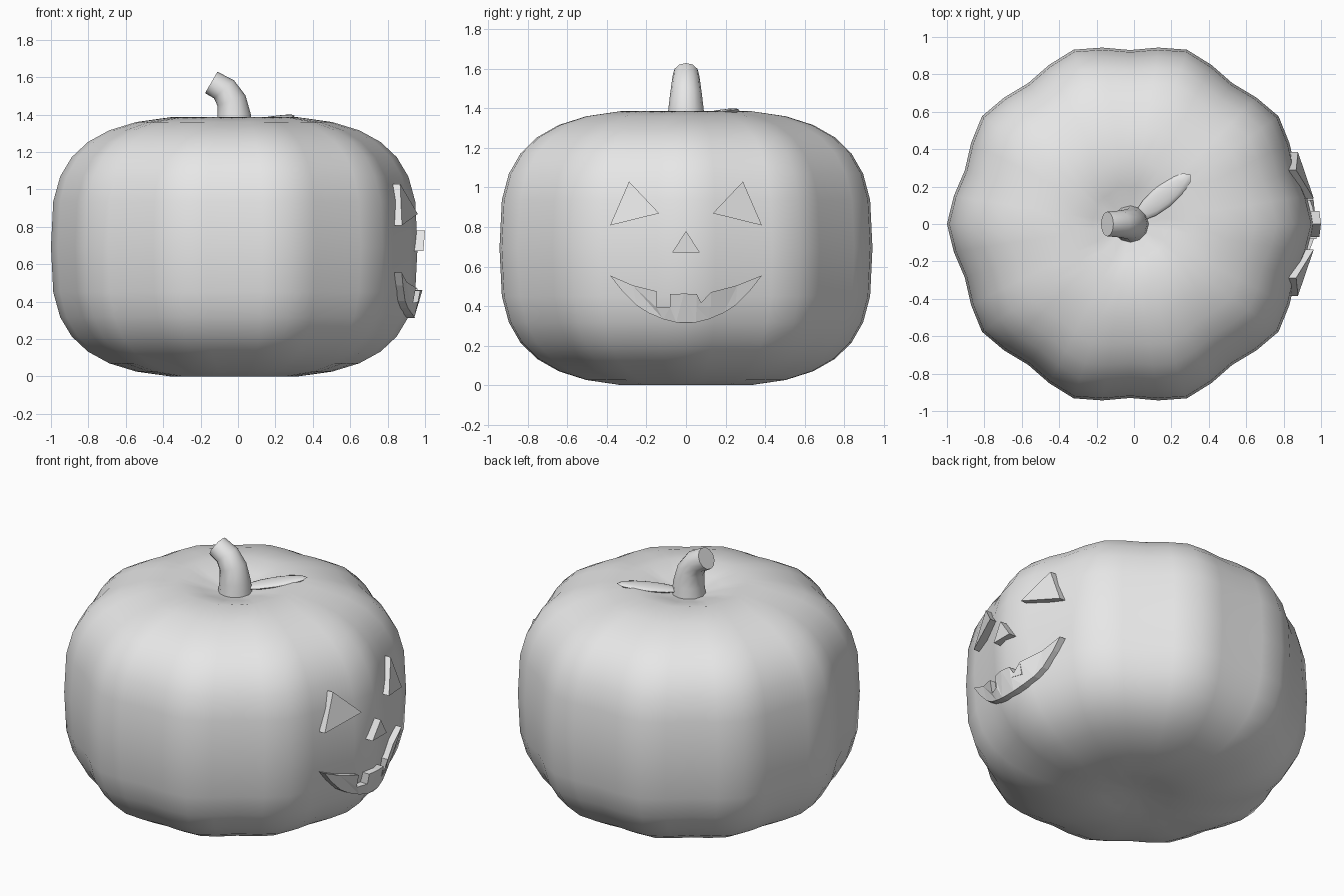
import bpy, bmesh, math
from mathutils import Matrix, Vector

if "Cube" in bpy.data.objects:
    bpy.data.objects.remove(bpy.data.objects["Cube"])

grey = bpy.data.materials.new("plain_grey")
grey.diffuse_color = (0.8, 0.8, 0.8, 1)
grey.use_nodes = True
grey.node_tree.nodes["Principled BSDF"].inputs["Base Color"].default_value = grey.diffuse_color

CX, ZC, H, E = -0.02, 0.693, 0.702, 0.65


def lobe(a):
    return 0.955 + 0.025 * math.cos(10 * a)


def surface_x(y, z):
    # x of the body surface on the face side
    n = 2 / E
    f = (1 - abs((z - ZC) / H) ** n) ** (1 / n)
    a = 0.0
    for _ in range(15):
        a = math.asin(y / (lobe(a) * f))
    return lobe(a) * f * math.cos(a) + CX


def finish(name, bm, smooth=None):
    bmesh.ops.recalc_face_normals(bm, faces=bm.faces)
    me = bpy.data.meshes.new(name)
    bm.to_mesh(me)
    bm.free()
    me.materials.append(grey)
    ob = bpy.data.objects.new(name, me)
    bpy.context.collection.objects.link(ob)
    if smooth:
        bpy.ops.object.select_all(action='DESELECT')
        ob.select_set(True)
        bpy.context.view_layer.objects.active = ob
        bpy.ops.object.shade_smooth_by_angle(angle=math.radians(smooth))
    return ob


def loft(bm, rings):
    # skin consecutive rings of points, capping both ends
    vs = [[bm.verts.new(p) for p in r] for r in rings]
    n = len(vs[0])
    for a, b in zip(vs, vs[1:]):
        for i in range(n):
            j = (i + 1) % n
            bm.faces.new((a[i], a[j], b[j], b[i]))
    bm.faces.new(vs[0][::-1])
    bm.faces.new(vs[-1])


# ribbed body: (radius factor, height), with dimples at both poles
profile = [(0.03, 0.03), (0.1, 0.026), (0.21, 0.012)]
for k in range(-7, 8):
    t = k * math.pi / 16
    profile.append((math.cos(t) ** E,
                    ZC + H * math.copysign(abs(math.sin(t)) ** E, t)))
profile += [(0.21, 1.355), (0.1, 1.325), (0.03, 1.315)]
bm = bmesh.new()
loft(bm, [[(CX + f * lobe(a) * math.cos(a), f * lobe(a) * math.sin(a), z)
           for a in (i * math.tau / 40 for i in range(40))] for f, z in profile])
finish("pumpkin_body", bm, 60)

# bent stem: x, z, radius, tilt
stem = [(-0.02, 1.29, 0.102, 0), (-0.02, 1.39, 0.09, 5), (-0.035, 1.475, 0.08, 20),
        (-0.075, 1.535, 0.072, 42), (-0.143, 1.572, 0.066, 60)]
rings = []
for x, z, r, tilt in stem:
    t = math.radians(tilt)
    rings.append([(x + r * math.cos(a) * math.cos(t), r * math.sin(a),
                   z + r * math.cos(a) * math.sin(t))
                  for a in (i * math.tau / 12 for i in range(12))])
bm = bmesh.new()
loft(bm, rings)
finish("stem", bm, 45)

# flat leaf beside the stem
bm = bmesh.new()
bmesh.ops.create_uvsphere(bm, u_segments=12, v_segments=8, radius=1)
bmesh.ops.transform(bm, verts=bm.verts, matrix=(
    Matrix.Translation((0.155, 0.145, 1.368)) @ Matrix.Rotation(math.radians(39), 4, 'Z')
    @ Matrix.Rotation(math.radians(-8), 4, 'Y') @ Matrix.Diagonal((0.19, 0.062, 0.018, 1))))
finish("leaf", bm, 60)


def plate(name, outline, lift=0.037, sink=0.03):
    # raised plate that follows the body surface
    bm = bmesh.new()
    bm.faces.new([bm.verts.new((0, y, z)) for y, z in outline])
    bmesh.ops.triangulate(bm, faces=bm.faces[:])
    back = bm.verts[:]
    ext = bmesh.ops.extrude_face_region(bm, geom=bm.faces[:], use_keep_orig=True)
    front = [g for g in ext["geom"] if isinstance(g, bmesh.types.BMVert)]
    for group, off in ((back, -sink), (front, lift)):
        for v in group:
            v.co.x = surface_x(v.co.y, v.co.z) + off
    return finish(name, bm)


# face
eye = [(0.288, 1.03), (0.136, 0.869), (0.384, 0.808)]
plate("right_eye", eye)
plate("left_eye", [(-y, z) for y, z in eye])
plate("nose", [(0, 0.78), (-0.07, 0.67), (0.07, 0.67)], 0.04)
lower = [(0.33, 0.485), (0.25, 0.404), (0.19, 0.365), (0.116, 0.334), (0.05, 0.317)]
mouth = [(-0.384, 0.555), (-0.27, 0.505), (-0.15, 0.475), (-0.15, 0.394), (-0.08, 0.394),
         (-0.08, 0.46), (-0.01, 0.463), (0.055, 0.46), (0.055, 0.394), (0.126, 0.394),
         (0.126, 0.47), (0.26, 0.505), (0.384, 0.555)]
mouth += lower + [(0, 0.313)] + [(-y, z) for y, z in reversed(lower)]
plate("mouth", mouth)
